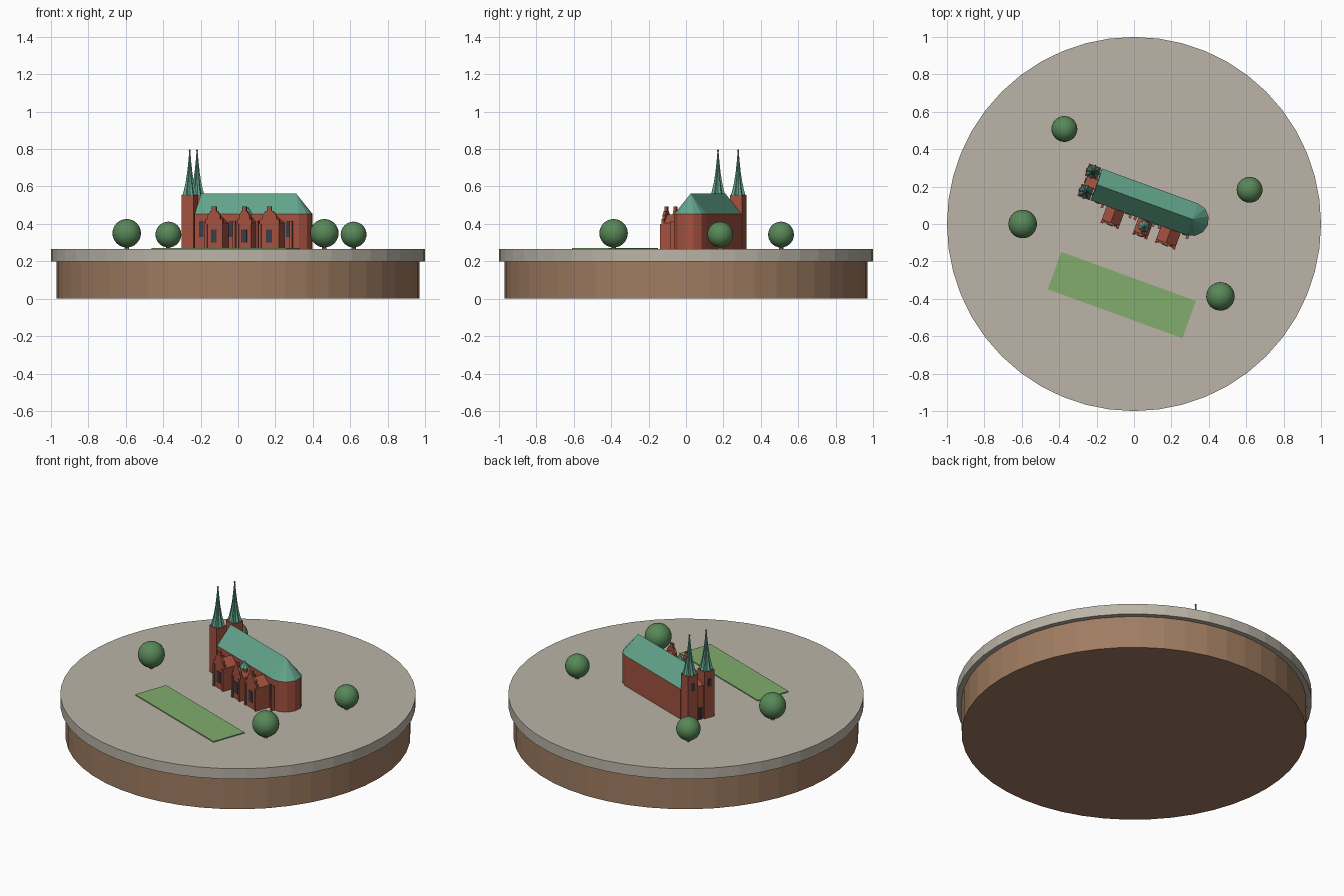
import bpy, bmesh, math
from math import pi, cos, sin, radians

cube = bpy.data.objects.get("Cube")
if cube:
    bpy.data.objects.remove(cube, do_unlink=True)

GROUND = 0.265
TURN = radians(-20)          # the church and lawn share this heading
MID, HALF = 0.13, 0.09       # nave centre line and half width
EAVES, RIDGE = 0.452, 0.563
SOUTH = MID - HALF


def material(name, r, g, b):
    m = bpy.data.materials.new(name)
    m.use_nodes = True
    lin = [((c / 255 + 0.055) / 1.055) ** 2.4 for c in (r, g, b)] + [1]
    m.diffuse_color = lin
    m.node_tree.nodes["Principled BSDF"].inputs["Base Color"].default_value = lin
    return m


EARTH = material("brown earth", 160, 124, 97)
STONE = material("pale stone", 187, 180, 167)
BRICK = material("red brick", 164, 82, 64)
COPPER = material("green copper", 99, 165, 141)
GRASS = material("lawn green", 129, 172, 108)
LEAF = material("leaf green", 88, 136, 88)
GLASS = material("dark glass", 56, 60, 76)
DOOR = material("dark door", 52, 46, 46)


def finish(name, bm, mat, turn=TURN):
    bmesh.ops.recalc_face_normals(bm, faces=bm.faces)
    me = bpy.data.meshes.new(name)
    bm.to_mesh(me)
    bm.free()
    me.materials.append(mat)
    ob = bpy.data.objects.new(name, me)
    ob.rotation_euler.z = turn
    bpy.context.collection.objects.link(ob)
    return ob


def loft(name, rings, mat, turn=TURN):
    """Skin a list of equal-length rings and cap both ends."""
    bm = bmesh.new()
    rows = [[bm.verts.new(p) for p in ring] for ring in rings]
    n = len(rows[0])
    for a, b in zip(rows, rows[1:]):
        for i in range(n):
            j = (i + 1) % n
            bm.faces.new((a[i], a[j], b[j], b[i]))
    bm.faces.new(rows[0])
    bm.faces.new(rows[-1])
    bmesh.ops.remove_doubles(bm, verts=bm.verts, dist=1e-5)
    return finish(name, bm, mat, turn)


def box(name, x0, x1, y0, y1, z0, z1, mat):
    return loft(name, [[(x0, y0, z), (x1, y0, z), (x1, y1, z), (x0, y1, z)]
                       for z in (z0, z1)], mat)


def extrude(name, profile, y0, y1, mat):
    """Push an x-z outline along y."""
    return loft(name, [[(x, y, z) for x, z in profile] for y in (y0, y1)], mat)


def circle(x, y, z, r, n, inner=1.0):
    return [(x + r * (inner if i % 2 else 1) * cos(2 * pi * i / n),
             y + r * (inner if i % 2 else 1) * sin(2 * pi * i / n), z) for i in range(n)]


def ball(name, x, y, z, r, mat, seg=32, turn=0):
    bm = bmesh.new()
    bmesh.ops.create_uvsphere(bm, u_segments=seg, v_segments=seg // 2, radius=r)
    bmesh.ops.translate(bm, verts=bm.verts, vec=(x, y, z))
    for f in bm.faces:
        f.smooth = True
    return finish(name, bm, mat, turn)


# Round plinth
loft("earth_base", [circle(0, 0, z, 0.97, 48) for z in (0, 0.2)], EARTH, 0)
loft("stone_ground", [circle(0, 0, z, 1.0, 48) for z in (0.2, GROUND)], STONE, 0)

# Lawn
lawn = box("lawn", -0.383, 0.383, -0.106, 0.106, 0.26, 0.271, GRASS)
lawn.location = (-0.065, -0.38, 0)

# Round trees
for i, (x, y, r) in enumerate([(-0.595, 0, 0.076), (0.462, -0.387, 0.076),
                               (-0.372, 0.508, 0.069), (0.618, 0.183, 0.069)]):
    ball(f"tree_crown_{i + 1}", x, y, GROUND + 0.009 + r, r, LEAF)
    loft(f"tree_trunk_{i + 1}", [circle(x, y, z, 0.012, 8) for z in (0.26, 0.3)], EARTH, 0)

# Nave walls with a rounded apse at the east end
WEST, APSE = -0.262, 0.283


def plan(z):
    arc = [(APSE + HALF * cos(a), MID + HALF * sin(a), z)
           for a in (pi * k / 6 - pi / 2 for k in range(7))]
    return arc + [(WEST, MID + HALF, z), (WEST, MID - HALF, z)]


loft("nave_walls", [plan(GROUND), plan(EAVES)], BRICK)

# Nave roof: ridge with a faceted hip over the apse
bm = bmesh.new()
eave = [bm.verts.new(p) for p in plan(EAVES)]
east = bm.verts.new((APSE, MID, RIDGE))
west = bm.verts.new((WEST + 0.005, MID, RIDGE))
for k in range(6):
    bm.faces.new((eave[k], eave[k + 1], east))
bm.faces.new((eave[6], eave[7], west, east))
bm.faces.new((eave[8], eave[0], east, west))
bm.faces.new((eave[7], eave[8], west))
bm.faces.new(eave)
finish("nave_roof", bm, COPPER)

# West end gable, portal and door between the towers
extrude("west_block", [(-0.322, GROUND), (-0.25, GROUND), (-0.25, 0.5), (-0.322, 0.47)],
        MID - 0.03, MID + 0.03, BRICK)
box("west_door", -0.327, -0.321, MID - 0.016, MID + 0.016, GROUND, GROUND + 0.07, DOOR)

# Twin towers with ribbed, concave spires
TOWER_X, TOWER_R, TOP = -0.301, 0.0345, 0.555
for side, label in ((-1, "right"), (1, "left")):
    y = MID + side * 0.0575
    box(f"{label}_tower", TOWER_X - TOWER_R, TOWER_X + TOWER_R,
        y - TOWER_R, y + TOWER_R, GROUND, TOP, BRICK)
    box(f"{label}_tower_window", TOWER_X - TOWER_R - 0.004, TOWER_X - TOWER_R + 0.002,
        y - 0.011, y + 0.011, 0.46, 0.505, GLASS)
    loft(f"{label}_spire", [circle(TOWER_X, y, z, r, 16, 0.74) for z, r in
                            [(TOP, 0.041), (0.585, 0.032), (0.625, 0.023),
                             (0.68, 0.014), (0.735, 0.008), (0.79, 0.003)]], COPPER)
    ball(f"{label}_finial", TOWER_X, y, 0.792, 0.006, BRICK, 8, TURN)

# South chapels with stepped gables
FRONT = -0.048
for label, c, w in (("west", -0.12, 0.05), ("middle", 0.052, 0.041), ("east", 0.195, 0.056)):
    house = [(c - w, GROUND), (c + w, GROUND), (c + w, 0.405), (c, 0.45), (c - w, 0.405)]
    extrude(f"{label}_chapel", house, FRONT + 0.005, SOUTH + 0.02, BRICK)
    right = [(w, GROUND), (w, 0.425), (w * 0.72, 0.425), (w * 0.72, 0.445),
             (w * 0.42, 0.465), (w * 0.42, 0.47), (0.012, 0.47), (0.012, 0.494)]
    steps = [(c + x, z) for x, z in right] + [(c - x, z) for x, z in reversed(right)]
    extrude(f"{label}_chapel_gable", steps, FRONT, FRONT + 0.014, BRICK)
    box(f"{label}_chapel_window", c - 0.016, c + 0.016, FRONT - 0.004, FRONT + 0.002,
        0.3, 0.37, GLASS)
    for s in (-1, 1):
        x = c + s * (w - 0.006)
        box(f"{label}_chapel_pier", x - 0.007, x + 0.007, FRONT - 0.007, FRONT + 0.004,
            GROUND, 0.40, BRICK)

# Small copper turret behind the middle gable
loft("turret_drum", [circle(0.054, 0.006, z, 0.022, 8) for z in (0.42, 0.45)], BRICK)
loft("turret_cap", [circle(0.054, 0.006, z, r, 8) for z, r in
                    ((0.45, 0.03), (0.467, 0.018), (0.49, 0.002))], COPPER)

# Nave windows and buttresses along the south wall
for x in (-0.222, -0.055, 0.115, 0.272):
    box("nave_window", x - 0.012, x + 0.012, SOUTH - 0.004, SOUTH + 0.002, 0.33, 0.415, GLASS)
for x in (-0.192, -0.033, -0.005, 0.098, 0.133, 0.292):
    box("buttress", x - 0.007, x + 0.007, SOUTH - 0.018, SOUTH + 0.002, GROUND, 0.415, BRICK)
